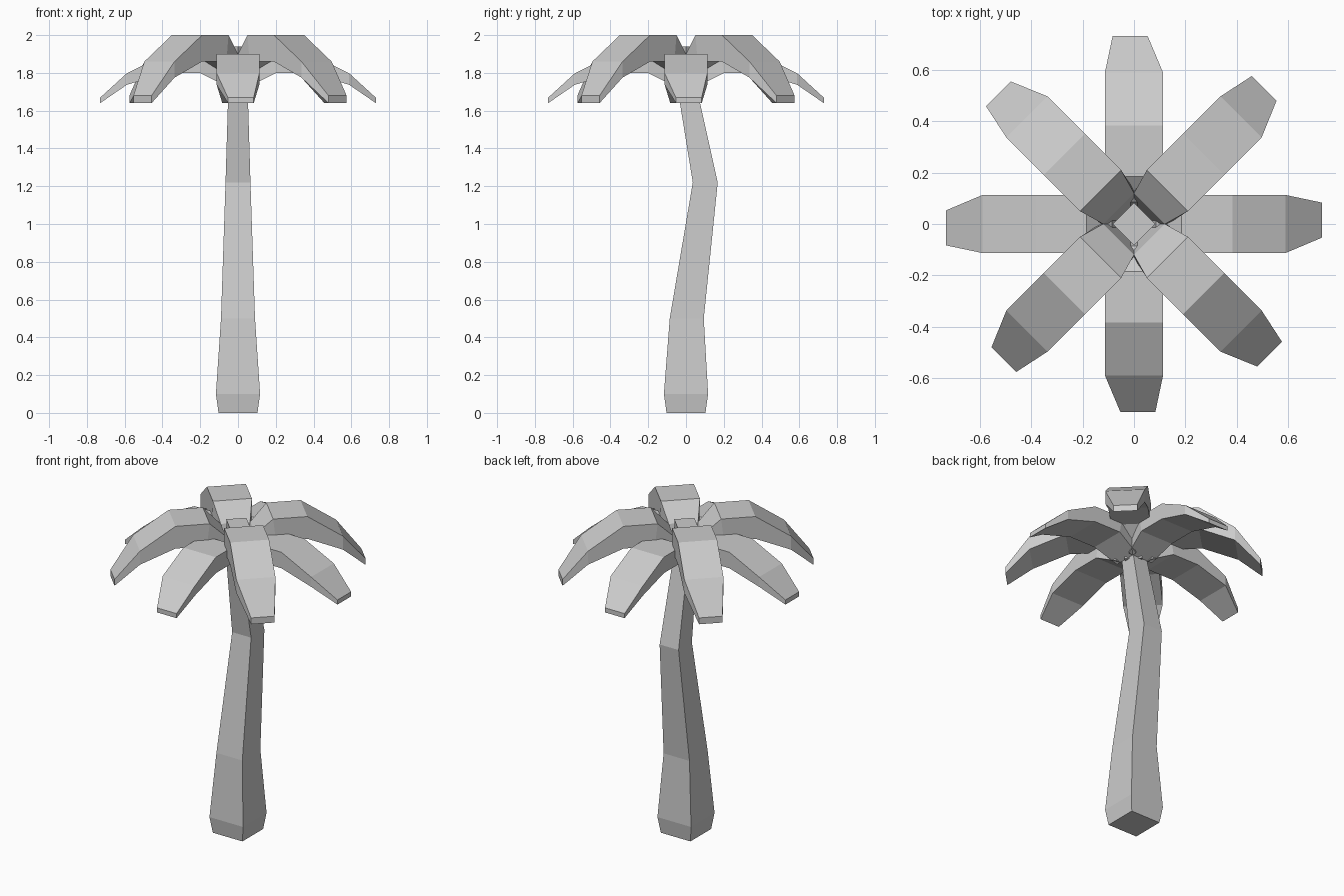
import bpy, bmesh, math
from mathutils import Matrix

if "Cube" in bpy.data.objects:
    bpy.data.objects.remove(bpy.data.objects["Cube"])


def loft(name, rings):
    """Skin a list of four-cornered rings and cap both ends."""
    bm = bmesh.new()
    loops = [[bm.verts.new(p) for p in ring] for ring in rings]
    for a, b in zip(loops, loops[1:]):
        for i in range(4):
            j = (i + 1) % 4
            bm.faces.new((a[i], a[j], b[j], b[i]))
    bm.faces.new(loops[0])
    bm.faces.new(loops[-1])
    bmesh.ops.recalc_face_normals(bm, faces=bm.faces)
    mesh = bpy.data.meshes.new(name)
    bm.to_mesh(mesh)
    bm.free()
    ob = bpy.data.objects.new(name, mesh)
    bpy.context.collection.objects.link(ob)
    return ob


def square(z, y, h):
    return [(-h, y - h, z), (h, y - h, z), (h, y + h, z), (-h, y + h, z)]


# Bent square trunk: height, y offset, half width
trunk = [(0, 0, 0.103), (0.10, 0, 0.117), (0.50, 0.004, 0.09),
         (1.22, 0.102, 0.066), (1.75, 0.0, 0.05)]
loft("trunk", [square(*t) for t in trunk])

# Small core where the fronds meet
core = loft("crown_core", [square(1.72, 0, 0.05), square(1.94, 0, 0.058)])
core.rotation_euler.z = math.radians(45)

# Drooping frond stations: radius top, z top, radius bottom, z bottom,
# half width, sideways shift
TIP_Z = 1.64
stations = [(0.085, 1.90, 0.055, 1.76, 0.085, 0),
            (0.184, 2.00, 0.20, 1.86, 0.113, 0),
            (0.382, 2.00, 0.382, 1.86, 0.113, 0),
            (0.588, 1.86, 0.588, 1.775, 0.113, 0),
            (0.73, 1.68, 0.73, TIP_Z, 0.068, 0.015)]

# Four tall diagonal fronds and four flatter ones between them
for k in range(8):
    flat = 1.0 if k % 2 else 0.72
    rings = []
    for rt, zt, rb, zb, w, s in stations:
        zt, zb = (TIP_Z + (z - TIP_Z) * flat for z in (zt, zb))
        rings.append([(rt, s - w, zt), (rt, s + w, zt),
                      (rb, s + w, zb), (rb, s - w, zb)])
    frond = loft(f"frond_{k + 1}", rings)
    frond.data.transform(Matrix.Rotation(math.radians(45 * k), 4, 'Z'))
